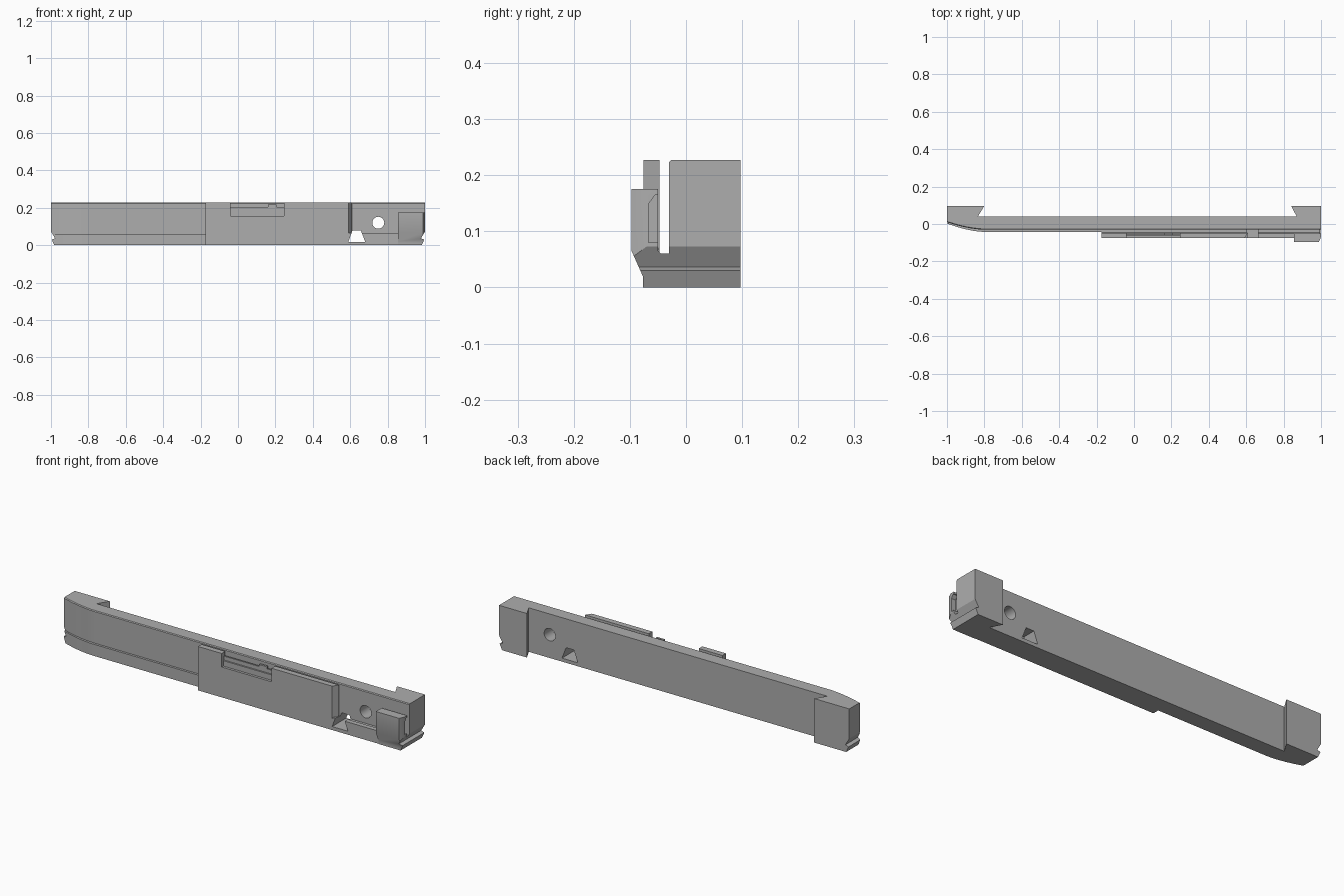
import bpy, bmesh
from math import pi, cos, sin

old = bpy.data.objects.get("Cube")
if old:
    bpy.data.objects.remove(old, do_unlink=True)

grey = bpy.data.materials.new("satin grey")
grey.use_nodes = True
grey.diffuse_color = (0.42, 0.42, 0.42, 1)
grey.node_tree.nodes["Principled BSDF"].inputs["Base Color"].default_value = grey.diffuse_color


def prism(name, pts, axis, lo, hi):
    """Extrude a 2D outline along an axis; the outline uses the other two axes in order."""
    bm = bmesh.new()
    rings = []
    for d in (lo, hi):
        ring = []
        for p in pts:
            co = list(p)
            co.insert("xyz".index(axis), d)
            ring.append(bm.verts.new(co))
        rings.append(ring)
        bm.faces.new(ring)
    a, b = rings
    for i in range(len(pts)):
        j = (i + 1) % len(pts)
        bm.faces.new((a[i], a[j], b[j], b[i]))
    bmesh.ops.recalc_face_normals(bm, faces=bm.faces)
    mesh = bpy.data.meshes.new(name)
    bm.to_mesh(mesh)
    bm.free()
    mesh.materials.append(grey)
    ob = bpy.data.objects.new(name, mesh)
    bpy.context.collection.objects.link(ob)
    return ob


def box(u0, v0, u1, v1):
    return [(u0, v0), (u1, v0), (u1, v1), (u0, v1)]


def boolean(ob, other, operation="DIFFERENCE"):
    mod = ob.modifiers.new("boolean", "BOOLEAN")
    mod.object, mod.operation, mod.solver = other, operation, "EXACT"
    bpy.context.view_layer.objects.active = ob
    bpy.ops.object.modifier_apply(modifier=mod.name)


H = 0.227
N = 12


def swept_front(offset):
    """Front edge curving back towards the left-hand tip of the outline."""
    return [(-0.8 - 0.2 * i / N, -0.03 - offset + (0.04 + offset * 0.4) * (i / N) ** 1.7)
            for i in range(N + 1)]


# Main bar with dovetailed end blocks on its back
body_outline = [(1, -0.03)] + swept_front(0) + [
    (-1, 0.097), (-0.80, 0.097), (-0.835, 0.04),
    (0.87, 0.04), (0.84, 0.097), (1, 0.097)]
body = prism("main_bar", body_outline, "z", 0, H)
bevel = body.modifiers.new("edge", "BEVEL")
bevel.width, bevel.segments, bevel.limit_method = 0.004, 1, "WEIGHT"
weights = body.data.attributes.new("bevel_weight_edge", "FLOAT", "EDGE")
for e in body.data.edges:
    p, q = (body.data.vertices[v].co for v in e.vertices)
    top_edge = min(p.z, q.z) > H - 0.001
    front_edge = max(p.y, q.y) < 0.011
    weights.data[e.index].value = float(top_edge and front_edge)
bpy.context.view_layer.objects.active = body
bpy.ops.object.modifier_apply(modifier=bevel.name)

# Low lip along the curved left half
lip = prism("lower_lip", [(-0.17, -0.03), (-0.17, -0.042)] + swept_front(0.012)
            + swept_front(0)[::-1], "z", 0, 0.06)

# Low ledge that carries the front plate and runs to the right end
ledge = prism("lower_ledge", [(-0.075, 0), (-0.03, 0), (-0.03, 0.06), (-0.045, 0.06),
                              (-0.05, 0.065), (-0.075, 0.065)], "x", -0.175, 1)

# Upright front plate with slanted ends and a stepped window in its top
plate = prism("front_plate", [(-0.175, -0.076), (0.59, -0.076), (0.61, -0.047),
                              (-0.175, -0.047)], "z", 0.06, H)
window = prism("window_cutter", [(-0.08, 0.157), (-0.063, 0.157), (-0.063, 0.185),
                                 (-0.055, 0.185), (-0.055, 0.205), (-0.04, 0.205),
                                 (-0.04, 0.25), (-0.08, 0.25)], "x", -0.04, 0.245)
tab = prism("window_tab", box(-0.058, 0.2, -0.047, 0.217), "x", 0.16, 0.205)

# Clip block at the right end, with an undercut front and a recess in its end
clip = prism("end_clip", [(-0.077, 0.02), (-0.077, 0.0), (-0.05, 0.0), (-0.05, 0.175),
                          (-0.097, 0.175), (-0.097, 0.065)], "x", 0.855, 1)
recess = prism("recess_cutter", [(-0.067, 0.08), (-0.045, 0.08), (-0.045, 0.165),
                                 (-0.055, 0.165), (-0.067, 0.148)], "x", 0.975, 1.1)
corner = prism("corner_cutter", [(0.988, -0.11), (1.1, -0.11), (1.1, -0.07), (1, -0.07),
                                 (0.988, -0.097)], "z", 0.04, 0.3)

# Holes through the bar and zigzag grooves at both ends
round_hole = prism("round_hole_cutter", [(0.75 + 0.032 * cos(2 * pi * i / 32),
                                          0.12 + 0.032 * sin(2 * pi * i / 32))
                                         for i in range(32)], "y", -0.2, 0.2)
wedge_hole = prism("wedge_hole_cutter", [(0.59, 0.018), (0.68, 0.018), (0.657, 0.078),
                                         (0.612, 0.078)], "y", -0.2, 0.2)
grooves = [prism("groove_cutter", [(s * x, z) for x, z in (
    (1, 0.073), (0.978, 0.036), (0.996, 0.03), (0.978, -0.01), (1.1, -0.01), (1.1, 0.073))],
    "y", -0.2, 0.2) for s in (-1, 1)]

for ob, cutters in ((body, [round_hole, wedge_hole] + grooves),
                    (lip, grooves[:1]),
                    (ledge, [wedge_hole, grooves[1]]),
                    (plate, [window, wedge_hole]),
                    (clip, [recess, corner, grooves[1]])):
    for cutter in cutters:
        boolean(ob, cutter)

for cutter in [round_hole, wedge_hole, window, recess, corner] + grooves:
    bpy.data.objects.remove(cutter, do_unlink=True)

# Soft shading on curves, crisp edges elsewhere
for ob in (body, lip, ledge, plate, tab, clip):
    bpy.ops.object.select_all(action="DESELECT")
    ob.select_set(True)
    bpy.context.view_layer.objects.active = ob
    bpy.ops.object.shade_smooth_by_angle(angle=0.5)
